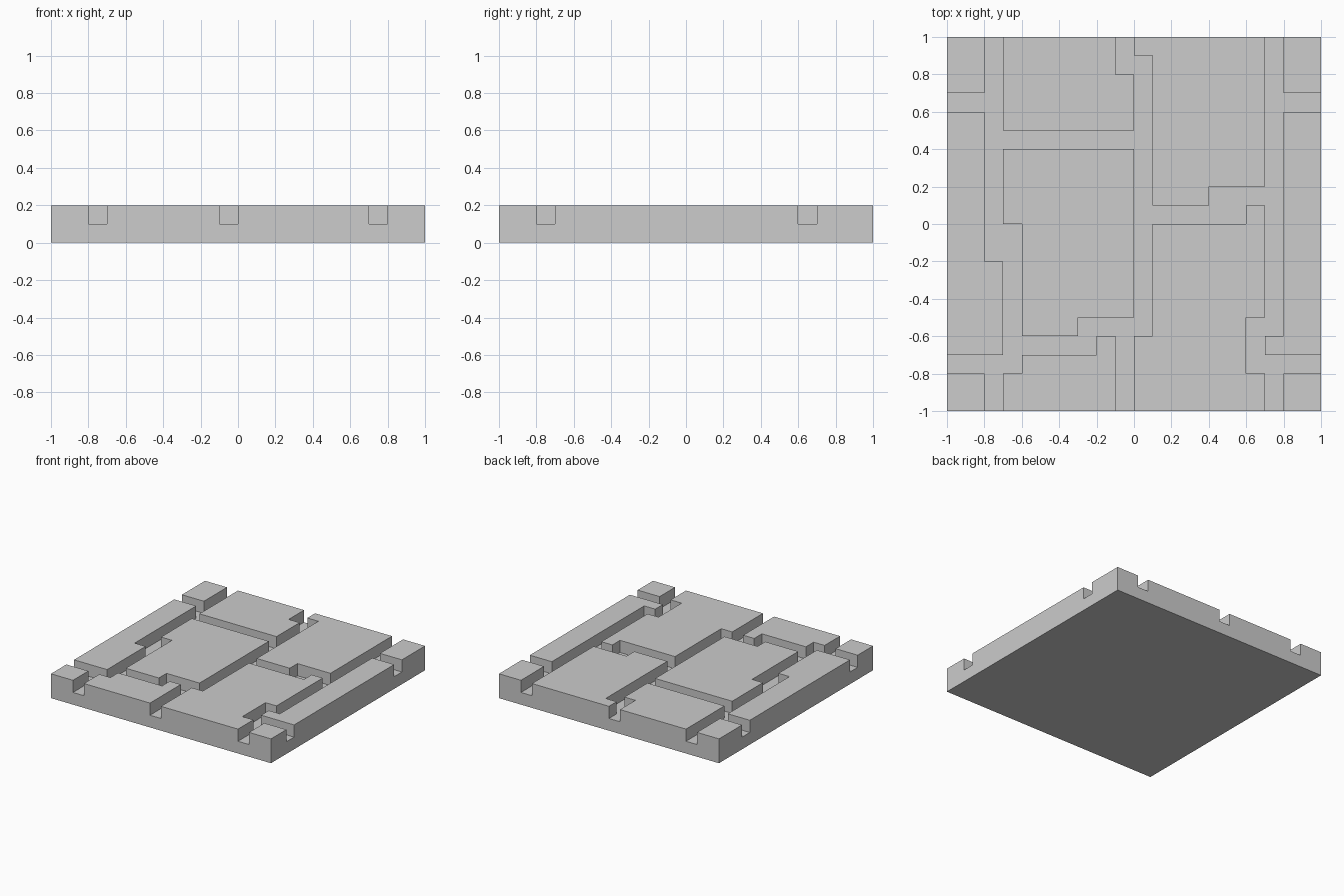
import bpy
import bmesh

if "Cube" in bpy.data.objects:
    bpy.data.objects.remove(bpy.data.objects["Cube"], do_unlink=True)

CELL = 0.1          # grid module, also the groove width and depth
FLOOR = 0.1         # height of the groove floor
CELLS = 20

# Each raised stone is a union of rectangles (x0, y0, x1, y1) in cells
STONES = {
    "back_corners": [(-10, 7, -8, 10), (8, 7, 10, 10)],
    "front_corners": [(-10, -10, -8, -8), (8, -10, 10, -8)],
    "left_strip": [(-10, -7, -8, 6), (-8, -7, -7, -2)],
    "right_strip": [(8, -7, 10, 6), (7, -7, 8, -6)],
    "back_left": [(-7, 5, -1, 10), (-1, 5, 0, 8)],
    "back_right": [(1, 2, 7, 10), (0, 9, 1, 10), (1, 1, 4, 2)],
    "middle": [(-6, -5, 0, 4), (-7, 0, -6, 4), (-6, -6, -3, -5)],
    "front_left": [(-7, -10, -1, -8), (-6, -8, -1, -7), (-2, -7, -1, -6)],
    "front_right": [(0, -10, 7, -8), (0, -8, 6, -6), (1, -6, 6, 0), (6, -5, 7, 1)],
}


def inside(face, rects):
    c = face.calc_center_median() / CELL
    return any(x0 < c.x < x1 and y0 < c.y < y1 for x0, y0, x1, y1 in rects)


def moved(geom, dz):
    for v in geom:
        if isinstance(v, bmesh.types.BMVert):
            v.co.z += dz


def on_floor(edge):
    return all(abs(f.calc_center_median().z - FLOOR) < 0.01
               and abs(f.normal.z) > 0.9 for f in edge.link_faces)


bm = bmesh.new()
bmesh.ops.create_grid(bm, x_segments=CELLS, y_segments=CELLS, size=1)
moved(bm.verts, FLOOR)

# Raise the stones out of the groove floor, leaving no faces beneath them
all_rects = [r for rects in STONES.values() for r in rects]
footprints = [f for f in bm.faces if inside(f, all_rects)]
moved(bmesh.ops.extrude_face_region(bm, geom=footprints)["geom"], CELL)
bmesh.ops.delete(bm, geom=[f for f in footprints if f.is_valid], context="FACES")

# Outer rim down to the ground, closed by a flat underside
rim = [e for e in bm.edges if e.is_boundary]
lower = bmesh.ops.extrude_edge_only(bm, edges=rim)["geom"]
moved(lower, -FLOOR)
bmesh.ops.holes_fill(bm, edges=[e for e in bm.edges if e.is_boundary], sides=0)

# Clean up: merge flat stone tops and walls, keep the floor grid
bmesh.ops.recalc_face_normals(bm, faces=bm.faces[:])
bmesh.ops.dissolve_limit(bm, angle_limit=0.01, verts=bm.verts[:],
                         edges=[e for e in bm.edges if not on_floor(e)])

mesh = bpy.data.meshes.new("paving_slab")
bm.to_mesh(mesh)
bm.free()
slab = bpy.data.objects.new("paving_slab", mesh)
bpy.context.scene.collection.objects.link(slab)

# Plain stone colour
stone = bpy.data.materials.new("stone_grey")
stone.use_nodes = True
colour = (0.604, 0.604, 0.604, 1)
stone.diffuse_color = colour
stone.node_tree.nodes["Principled BSDF"].inputs["Base Color"].default_value = colour
mesh.materials.append(stone)
